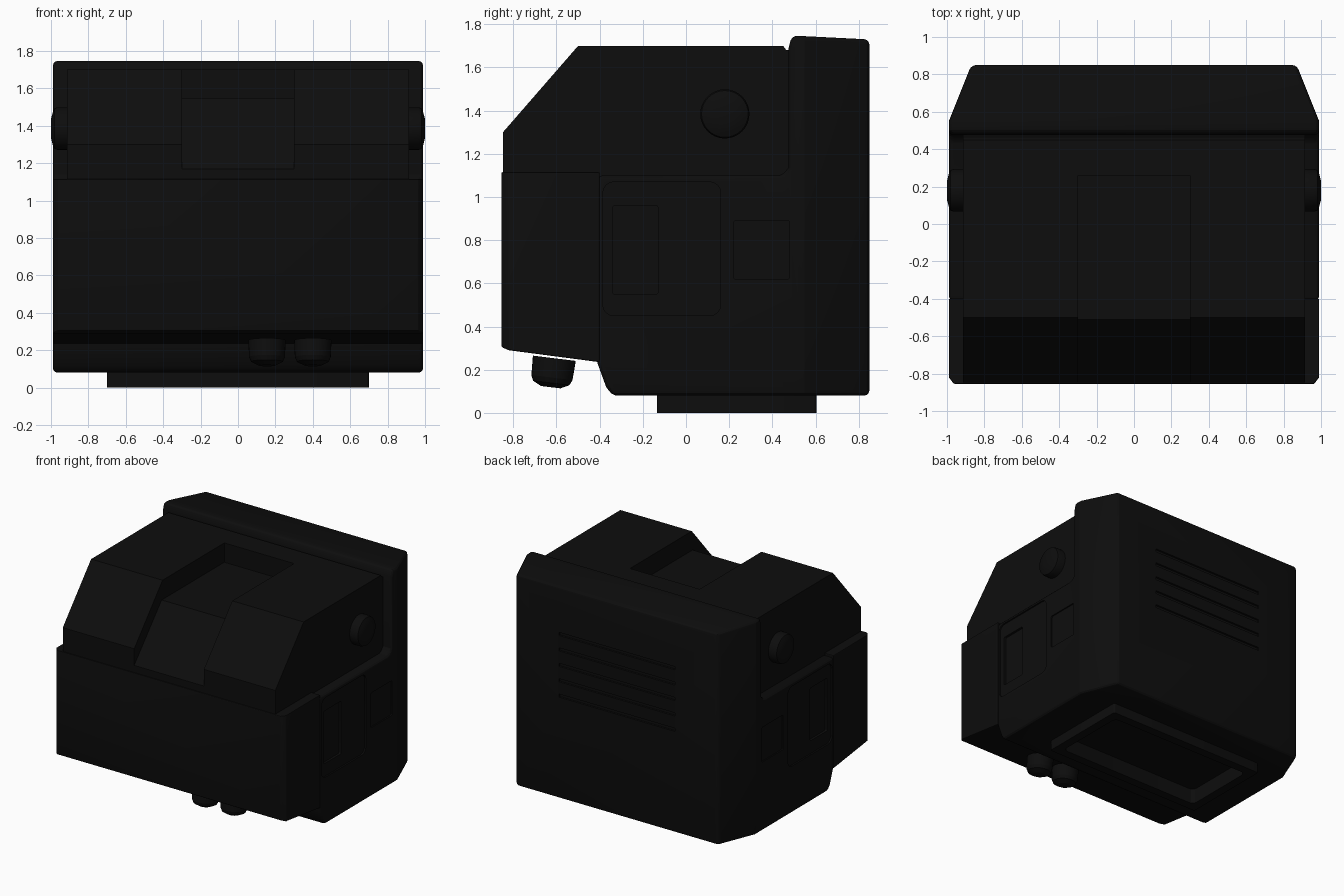
import bpy, bmesh, math
from mathutils import Matrix, Vector

cube = bpy.data.objects.get("Cube")
if cube:
    bpy.data.objects.remove(cube, do_unlink=True)

BLACK = (0.004, 0.004, 0.004, 1)
mat = bpy.data.materials.new("matte black")
mat.use_nodes = True
mat.diffuse_color = BLACK
bsdf = next(n for n in mat.node_tree.nodes if n.type == 'BSDF_PRINCIPLED')
bsdf.inputs["Base Color"].default_value = BLACK


def make(name, bm):
    """Turn a bmesh into an object with the body material."""
    bmesh.ops.recalc_face_normals(bm, faces=bm.faces)
    mesh = bpy.data.meshes.new(name)
    bm.to_mesh(mesh)
    bm.free()
    mesh.materials.append(mat)
    obj = bpy.data.objects.new(name, mesh)
    bpy.context.collection.objects.link(obj)
    return obj


def extrude_profile(name, pts, half, taper=None):
    """Extrude a (y, z) profile across x; taper = (start y, end y, end half width)."""
    bm = bmesh.new()
    face = bm.faces.new([bm.verts.new((-half, y, z)) for y, z in pts])
    new = bmesh.ops.extrude_face_region(bm, geom=[face])["geom"]
    bmesh.ops.translate(bm, verts=[v for v in new if isinstance(v, bmesh.types.BMVert)],
                        vec=(2 * half, 0, 0))
    if taper:
        start, end, width = taper
        bmesh.ops.bisect_plane(bm, geom=bm.verts[:] + bm.edges[:] + bm.faces[:],
                               plane_co=(0, start, 0), plane_no=(0, 1, 0))
        for v in bm.verts:
            t = min(1, max(0, (v.co.y - start) / (end - start)))
            v.co.x *= 1 + t * (width / half - 1)
    return make(name, bm)


def box(name, lo, hi, round_axis=None, radius=0.03):
    """Box between two corners, optionally rounding the edges along one axis."""
    lo, hi = Vector(lo), Vector(hi)
    bm = bmesh.new()
    bmesh.ops.create_cube(bm, size=1, matrix=Matrix.Translation((lo + hi) / 2)
                          @ Matrix.Diagonal((*(hi - lo), 1)))
    if round_axis is not None:
        edges = [e for e in bm.edges
                 if abs(e.verts[0].co[round_axis] - e.verts[1].co[round_axis]) > 1e-4]
        bmesh.ops.bevel(bm, geom=edges, offset=radius, segments=4, profile=0.5,
                        affect='EDGES')
    return make(name, bm)


def lathe(name, rings, matrix, sides=32):
    """Solid of revolution from (radius, height) rings."""
    bm = bmesh.new()
    loops = [[bm.verts.new((r * math.cos(2 * math.pi * i / sides),
                            r * math.sin(2 * math.pi * i / sides), h))
              for i in range(sides)] for r, h in rings]
    for a, b in zip(loops, loops[1:]):
        for i in range(sides):
            j = (i + 1) % sides
            bm.faces.new((a[i], a[j], b[j], b[i]))
    bm.faces.new(loops[0])
    bm.faces.new(loops[-1])
    bm.transform(matrix)
    return make(name, bm)


def bake(obj):
    """Apply all modifiers."""
    bpy.context.view_layer.update()
    deps = bpy.context.evaluated_depsgraph_get()
    mesh = bpy.data.meshes.new_from_object(obj.evaluated_get(deps))
    obj.modifiers.clear()
    obj.data = mesh


def bevel(obj, width, segments=3):
    m = obj.modifiers.new("bevel", 'BEVEL')
    m.width, m.segments = width, segments
    m.limit_method, m.angle_limit = 'ANGLE', math.radians(32)
    bake(obj)


def cut(obj, cutters):
    for c in cutters:
        m = obj.modifiers.new("cut", 'BOOLEAN')
        m.operation, m.solver, m.object = 'DIFFERENCE', 'EXACT', c
    bake(obj)


# Main body with tapered rear corners and raised rear panel
body = extrude_profile("main_body", [
    (0.85, 0.08), (-0.34, 0.08), (-0.37, 0.12), (-0.41, 0.23), (-0.41, 1.1),
    (0.43, 1.1), (0.46, 1.11), (0.475, 1.14), (0.475, 1.69), (0.49, 1.748),
    (0.85, 1.73)], 0.99, taper=(0.55, 0.85, 0.87))
bevel(body, 0.025)

# Front door with chamfered front edges and sloping underside
door = extrude_profile("front_door", [
    (-0.4, 1.115), (-0.855, 1.115), (-0.855, 0.305), (-0.82, 0.29), (-0.4, 0.235)],
    0.99, taper=(-0.82, -0.855, 0.963))
bevel(door, 0.006, 2)

# Upper hood with sloping front
hood = extrude_profile("upper_hood", [
    (-0.848, 1.08), (-0.848, 1.3), (-0.5, 1.7), (0.45, 1.7), (0.465, 1.68),
    (0.485, 1.68), (0.485, 1.08)], 0.915)

# Channel running down the middle of the hood
channel = extrude_profile("channel_cutter", [
    (-1.0, 1.0), (-0.848, 1.17), (-0.51, 1.55), (0.26, 1.55), (0.26, 1.9),
    (-1.0, 1.9)], 0.3)
cut(hood, [channel])

# Base plinth, hollow underneath
plinth = box("base_plinth", (-0.7, -0.135, 0), (0.7, 0.605, 0.1), 2, 0.015)
hollow = box("hollow_cutter", (-0.63, -0.065, -0.1), (0.63, 0.535, 0.12), 2, 0.04)
cut(plinth, [hollow])

# Recessed side panels, hatches and rear vent slots
cutters = [channel, hollow]
body_cutters = [hollow]
for s in (-1, 1):
    for y0, y1, z0, z1, depth, r in ((-0.385, 0.16, 0.45, 1.07, 0.012, 0.05),
                                     (-0.34, -0.13, 0.55, 0.96, 0.03, 0.01),
                                     (0.22, 0.48, 0.62, 0.89, 0.01, 0.01)):
        xs = sorted((s * (0.99 - depth), s * 1.1))
        body_cutters.append(box("panel_cutter", (xs[0], y0, z0), (xs[1], y1, z1), 0, r))
for i in range(5):
    z = 0.87 + 0.12 * i
    body_cutters.append(box("slot_cutter", (-0.5, 0.835, z), (0.5, 0.95, z + 0.025)))
cut(body, body_cutters)
for c in [channel] + body_cutters:
    bpy.data.objects.remove(c, do_unlink=True)

# Round hinge caps on both sides of the hood
caps = []
for s, side in ((1, "left"), (-1, "right")):
    turn = Matrix.Translation((0, 0.18, 1.385)) @ Matrix.Rotation(s * math.pi / 2, 4, 'Y')
    caps.append(lathe(side + "_hinge_cap", [(0.114, 0.88), (0.114, 0.965), (0.108, 0.982),
                                            (0.085, 0.991), (0.05, 1.0)], turn))

# Two tilted knobs under the door
knobs = []
for i, x in enumerate((0.155, 0.4)):
    tilt = Matrix.Translation((x, -0.61, 0.253)) @ Matrix.Rotation(math.radians(-7), 4, 'X')
    knobs.append(lathe(f"lower_knob_{i + 1}", [(0.1, 0.0), (0.096, -0.09), (0.085, -0.115),
                                               (0.045, -0.135)], tilt))

# Smooth shading with sharp creases
bpy.ops.object.select_all(action='DESELECT')
for obj in [body, door, hood, plinth] + caps + knobs:
    obj.select_set(True)
bpy.context.view_layer.objects.active = body
bpy.ops.object.shade_smooth_by_angle(angle=math.radians(20))
